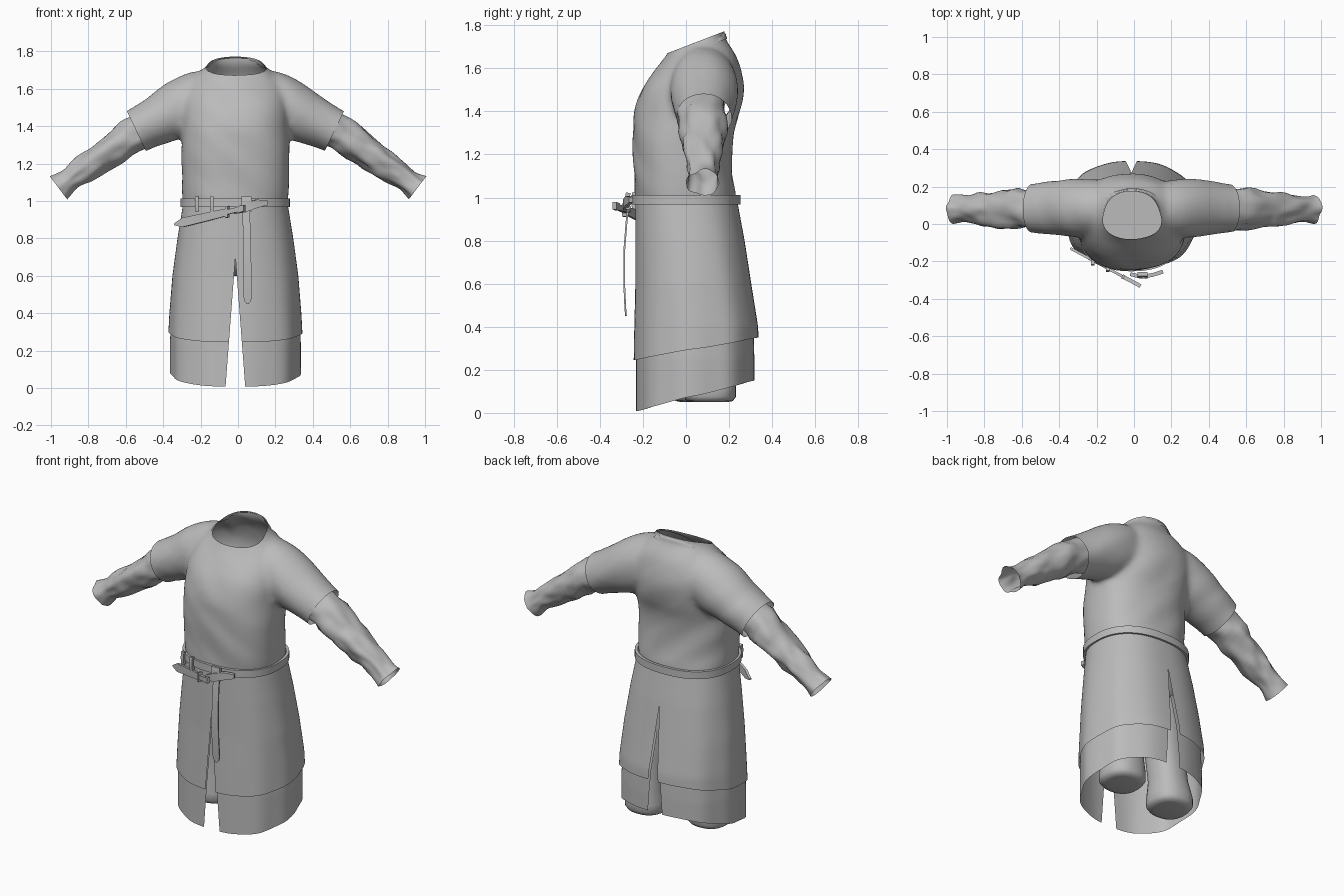
import bpy, bmesh, math
from mathutils import Vector, noise

cube = bpy.data.objects.get("Cube")
if cube:
    bpy.data.objects.remove(cube)

cloth = bpy.data.materials.new("grey_cloth")
cloth.use_nodes = True
GREY = (0.5, 0.5, 0.5, 1)
cloth.diffuse_color = GREY
cloth.node_tree.nodes["Principled BSDF"].inputs["Base Color"].default_value = GREY
CX = -0.014  # middle of the garment


def make(name, bm, angle=50):
    bmesh.ops.remove_doubles(bm, verts=bm.verts, dist=0.0005)
    bmesh.ops.recalc_face_normals(bm, faces=bm.faces)
    me = bpy.data.meshes.new(name)
    bm.to_mesh(me)
    bm.free()
    me.materials.append(cloth)
    ob = bpy.data.objects.new(name, me)
    bpy.context.collection.objects.link(ob)
    bpy.ops.object.select_all(action='DESELECT')
    ob.select_set(True)
    bpy.context.view_layer.objects.active = ob
    bpy.ops.object.shade_smooth_by_angle(angle=math.radians(angle))
    return ob


def loft(bm, rings, closed=True, caps=False):
    rows = [[bm.verts.new(p) for p in r] for r in rings]
    n = len(rows[0])
    for a, b in zip(rows, rows[1:]):
        for i in range(n if closed else n - 1):
            j = (i + 1) % n
            bm.faces.new((a[i], a[j], b[j], b[i]))
    if caps:
        bm.faces.new(rows[0])
        bm.faces.new(rows[-1])


def spow(v, e):
    return math.copysign(abs(v) ** e, v)


def section(z, cx, hw, yf, yb, n=48):
    """Rounded horizontal ring given half width, front y and back y."""
    out = []
    for i in range(n):
        a = math.tau * i / n
        out.append((cx + hw * spow(math.sin(a), .85),
                    (yf + yb) / 2 - (yb - yf) / 2 * spow(math.cos(a), .85), z))
    return out


def smooth_rows(rows, steps=4):
    """Catmull-Rom refinement of a short table of rows."""
    out = []
    for i in range(len(rows) - 1):
        p = [rows[max(0, min(len(rows) - 1, i + k))] for k in (-1, 0, 1, 2)]
        for s in range(steps):
            t = s / steps
            out.append([.5 * (2 * b + (c - a) * t + (2 * a - 5 * b + 4 * c - d) * t * t
                              + (3 * b - a - 3 * c + d) * t ** 3) for a, b, c, d in zip(*p)])
    return out + [list(rows[-1])]


def arm_rings(path, side, cx, cy, n=32, wrinkle=0):
    """Rings square to an arm path of (x, z, half height, half depth)."""
    pts = smooth_rows(path)
    rings = []
    for k, (x, z, h, d) in enumerate(pts):
        p, q = pts[max(k - 1, 0)], pts[min(k + 1, len(pts) - 1)]
        t = Vector((q[0] - p[0], q[1] - p[1])).normalized()
        ring = []
        for i in range(n):
            a = math.tau * i / n
            w = 1 + wrinkle * noise.noise(Vector((x * 14, 1.6 * math.cos(a), 1.6 * math.sin(a) + side)))
            u = h * w * math.cos(a)
            ring.append((cx + side * (x - t.y * u), cy + d * w * math.sin(a), z + t.x * u))
        rings.append(ring)
    return rings


# Tunic: body and short sleeves fused into one skin, then opened at the ends
TORSO = [(.95, .27, -.225, .225), (1.0, .278, -.235, .23), (1.1, .285, -.24, .215),
         (1.2, .287, -.242, .21), (1.3, .287, -.242, .22), (1.4, .285, -.238, .25),
         (1.5, .285, -.205, .265), (1.58, .27, -.155, .258), (1.65, .225, -.1, .238),
         (1.7, .175, -.068, .205), (1.74, .14, -.06, .178), (1.85, .13, -.055, .17)]
SLEEVE = [(.1, 1.54, .15, .13), (.2, 1.53, .16, .15), (.3, 1.487, .155, .155), (.42, 1.43, .13, .143),
          (.53, 1.375, .114, .13), (.64, 1.323, .112, .125)]
bm = bmesh.new()
loft(bm, [section(z, CX, w, f, b) for z, w, f, b in smooth_rows(TORSO)], caps=True)
for s in (-1, 1):
    loft(bm, arm_rings(SLEEVE, s, CX, .085), caps=True)
blank = make("tunic_blank", bm)
rem = blank.modifiers.new("fuse", 'REMESH')
rem.mode = 'VOXEL'
rem.voxel_size = .016
sm = blank.modifiers.new("soften", 'SMOOTH')
sm.iterations = 10
fused = blank.evaluated_get(bpy.context.evaluated_depsgraph_get()).to_mesh()
bm = bmesh.new()
bm.from_mesh(fused)
bpy.data.objects.remove(blank)
bm.normal_update()
for v in bm.verts:
    fold = noise.noise(Vector((v.co.x * 4, v.co.y * 4, v.co.z * 7 + v.co.x * 5)))
    v.co += v.normal * (.002 + .008 * fold)
CUTS = [((0, 0, .985), (0, 0, -1)), ((0, -.08, 1.672), (0, -.36, .93)),
        ((CX + .53, 0, 1.375), (.9, 0, -.43)), ((CX - .53, 0, 1.375), (-.9, 0, -.43))]
for co, no in CUTS:
    bmesh.ops.bisect_plane(bm, geom=bm.verts[:] + bm.edges[:] + bm.faces[:],
                           plane_co=co, plane_no=no, clear_outer=True)
tunic = make("tunic", bm, 60)

# Collar band with a small point at the front, laid on the tunic
bm = bmesh.new()
rows = []
for k in range(4):
    ring = []
    for i in range(64):
        a = math.tau * i / 64
        front = math.exp(-(min(a, math.tau - a) / .4) ** 2)
        grow = .01 * k
        y = .058 - (.118 + grow) * math.cos(a) - front * .012 * k
        ring.append((CX + (.136 + grow) * math.sin(a), y, 1.705 + .36 * y - .012 * k - .012 * k * front))
    rows.append(ring)
loft(bm, rows)
collar = make("collar", bm)
wrap = collar.modifiers.new("lay", 'SHRINKWRAP')
wrap.target = tunic
wrap.offset = .005

# Long under sleeves
FOREARM = [(.44, 1.415, .09, .105), (.55, 1.36, .092, .11), (.66, 1.282, .086, .1), (.76, 1.212, .078, .088),
           (.84, 1.158, .068, .078), (.9, 1.112, .06, .07), (.958, 1.068, .073, .082)]
for s, side in ((1, "left"), (-1, "right")):
    bm = bmesh.new()
    loft(bm, arm_rings(FOREARM, s, 0, .08, wrinkle=.22))
    make(side + "_under_sleeve", bm, 70)

# Skirts, each in two halves that part at the front and back slits
SKIRT = [(1.0, .277, -.235, .235), (.8, .309, -.235, .272), (.6, .335, -.235, .303),
         (.4, .35, -.24, .335), (.25, .357, -.243, .34), (0, .357, -.243, .34)]


def skirt_at(z):
    for a, b in zip(SKIRT, SKIRT[1:]):
        if z >= b[0]:
            t = (a[0] - z) / (a[0] - b[0])
            return [p + (q - p) * t for p, q in zip(a[1:], b[1:])]
    return SKIRT[-1][1:]


def skirt(name, top, hem_front, hem_back, inset, n=44, m=30):
    bm = bmesh.new()
    for s in (-1, 1):
        rows = []
        for k in range(m + 1):
            v, row = k / m, []
            for i in range(n + 1):
                t = i / n
                hem = hem_front + (hem_back - hem_front) * (.5 - .5 * math.cos(math.pi * t))
                z = top + (hem - top) * v
                hw, yf, yb = skirt_at(z)
                hw, yf, yb = hw - inset, yf + inset, yb - inset * 2
                gap = [(max(0, apex - z) * .076 / hw) ** (1 / .85) for apex in (.7, .78)]
                a = gap[0] + (math.pi - sum(gap)) * t
                fold = 1 + .018 * (1 - z) * math.sin(9 * a + s) * math.sin(a)
                row.append((CX + s * hw * fold * abs(math.sin(a)) ** .85,
                            (yf + yb) / 2 - (yb - yf) / 2 * fold * spow(math.cos(a), .85), z))
            rows.append(row)
        loft(bm, rows, closed=False)
    return make(name, bm, 60)


skirt("over_skirt", 1.0, .245, .35, 0)
skirt("under_skirt", .62, .008, .15, .011)

# Trousers: hips and two legs ending in rounded feet
bm = bmesh.new()
loft(bm, [section(z, CX, w, .03 - d, .03 + d, 32) for z, w, d in
          ((.97, .2, .15), (.85, .24, .18), (.72, .23, .17), (.63, .16, .12), (.6, .06, .06))], caps=True)
for s, cy in ((1, .11), (-1, .06)):
    leg = [(.8, .11, .1), (.6, .125, .115), (.4, .155, .105), (.22, .18, .105), (.12, .19, .122),
           (.075, .19, .122), (.055, .19, .108), (.05, .19, .08)]
    loft(bm, [section(z, CX + s * x, r, cy - r, cy + r, 28) for z, x, r in leg], caps=True)
make("trousers", bm, 60)

# Belt around the waist
bm = bmesh.new()
loft(bm, [section(z, CX, .277 + o, -.237 - o, .237 + o, 64) for z, o in
          ((.968, 0), (.968, .016), (1.012, .016), (1.012, 0))])
make("belt", bm, 30)


def strap(name, path, across, width, thick=.008):
    """Flat strip along a path, tapering where a width list says so."""
    bm = bmesh.new()
    rings = []
    for i, p in enumerate(path):
        p = Vector(p)
        t = (Vector(path[min(i + 1, len(path) - 1)]) - Vector(path[max(i - 1, 0)])).normalized()
        w = Vector(across) * width[i] / 2
        d = t.cross(Vector(across)).normalized() * thick / 2
        rings.append([p + w + d, p - w + d, p - w - d, p + w - d])
    loft(bm, rings, caps=True)
    return make(name, bm, 30)


# Hanging belt end, knot, buckle frame and belt loops
strap("belt_end", [(.045, -.262, .99), (.045, -.275, .9), (.048, -.287, .75), (.05, -.287, .6),
                   (.052, -.282, .49), (.052, -.28, .465), (.052, -.279, .45)], (1, 0, 0),
      (.04, .04, .042, .045, .046, .034, .01))
strap("belt_knot", [(-.02, -.268, .945), (.04, -.283, .965), (.1, -.272, .985), (.155, -.255, .99)],
      (0, 0, 1), (.03, .05, .045, .025), .02)
for name, x, y, w in (("buckle", .045, -.268, .055), ("belt_loop_a", -.14, -.239, .018),
                      ("belt_loop_b", -.22, -.206, .018)):
    strap(name, [(x, y, 1.022), (x, y - .006, .99), (x, y, .945)], (1, 0, 0), (w, w, w), .022)

# Sheathed dagger slung slantwise in front of the belt
tip, end = Vector((-.34, -.13, .875)), Vector((.035, -.332, .962))
strap("dagger_sheath", [tip.lerp(end, t) for t in (0, .12, .5, .75)], (0, 0, 1), (.008, .05, .045, .04), .014)
strap("dagger_guard", [tip.lerp(end, t) for t in (.74, .77)], (0, 0, 1), (.06, .06), .024)
strap("dagger_grip", [tip.lerp(end, t) for t in (.77, .9, .94, 1)], (0, 0, 1), (.026, .026, .036, .034), .02)
